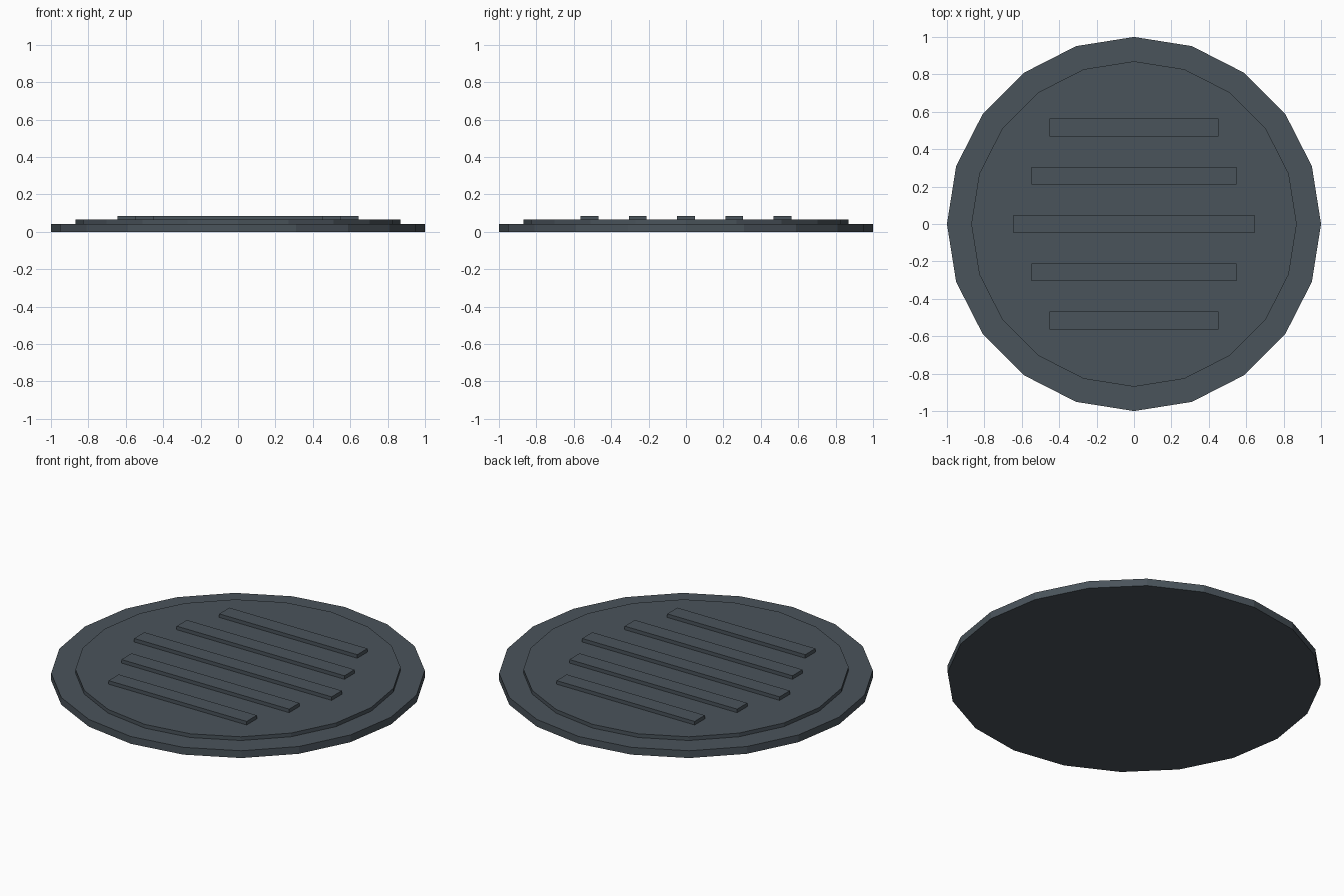
import bpy

if "Cube" in bpy.data.objects:
    bpy.data.objects.remove(bpy.data.objects["Cube"])

# One dark slate metal for the whole cover
metal = bpy.data.materials.new("dark_slate_metal")
metal.diffuse_color = (0.068, 0.087, 0.104, 1.0)
metal.use_nodes = True
metal.node_tree.nodes["Principled BSDF"].inputs["Base Color"].default_value = metal.diffuse_color


def finish(name):
    obj = bpy.context.object
    obj.name = name
    obj.data.materials.append(metal)
    return obj


def disc(name, radius, z0, z1):
    bpy.ops.mesh.primitive_cylinder_add(
        vertices=20, radius=radius, depth=z1 - z0, location=(0, 0, (z0 + z1) / 2))
    return finish(name)


def bar(name, length, y, z0, z1, width=0.095):
    bpy.ops.mesh.primitive_cube_add(size=1, location=(0, y, (z0 + z1) / 2))
    obj = finish(name)
    # Size the mesh itself so the object keeps unit scale
    for v in obj.data.vertices:
        v.co.x *= length
        v.co.y *= width
        v.co.z *= z1 - z0
    return obj


# Outer rim plate and raised inner lid
disc("rim_plate", 1.0, 0.0, 0.043)
disc("raised_lid", 0.87, 0.04, 0.065)

# Five grip bars, shorter towards the edges
for i in range(-2, 3):
    bar(f"grip_bar_{i + 3}", 1.29 - 0.194 * abs(i), 0.258 * i, 0.062, 0.086)
